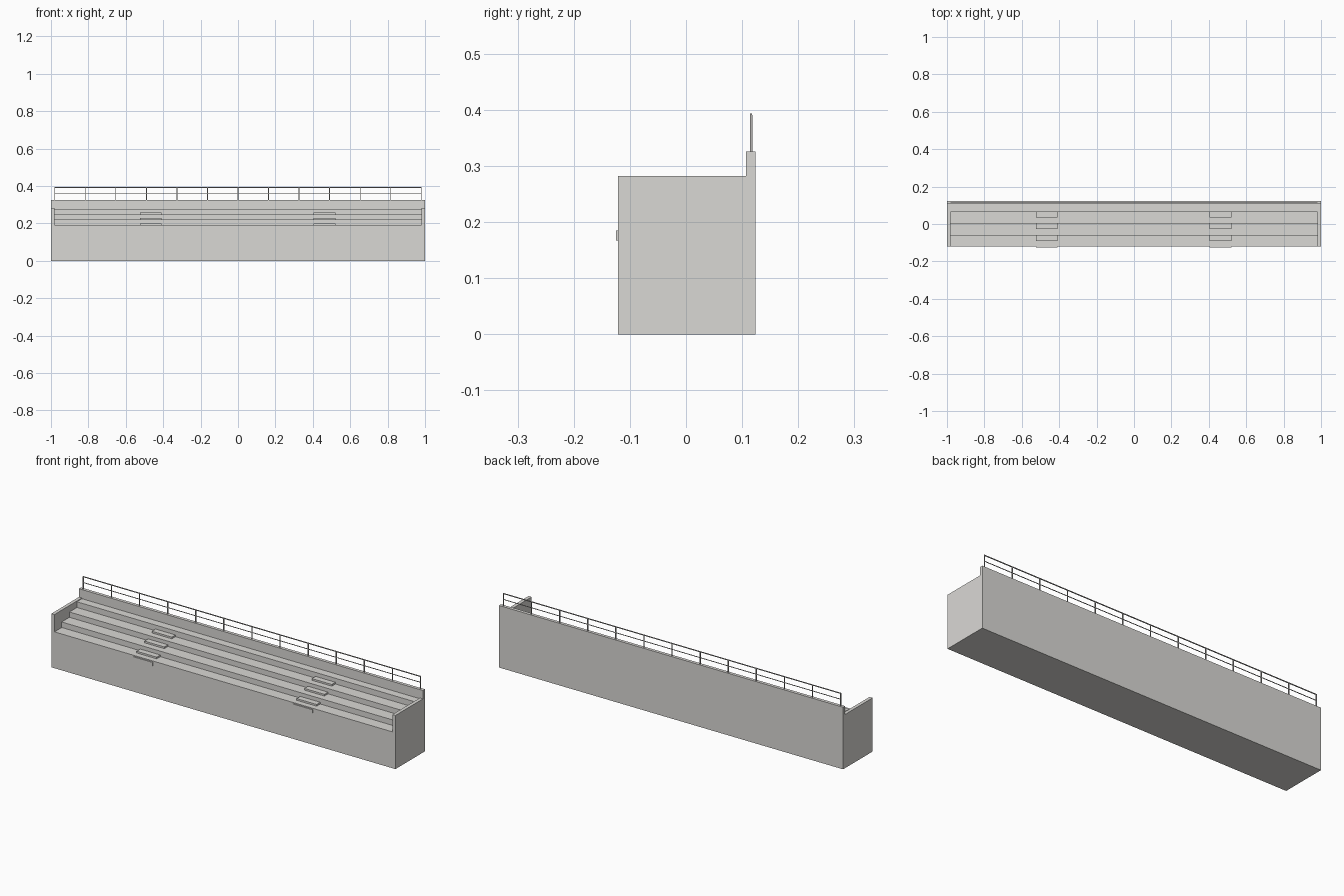
import bpy
import bmesh
from mathutils import Vector

cube = bpy.data.objects.get("Cube")
if cube:
    bpy.data.objects.remove(cube, do_unlink=True)


def make_material(name, rgb):
    m = bpy.data.materials.new(name)
    m.use_nodes = True
    m.diffuse_color = (*rgb, 1)
    m.node_tree.nodes["Principled BSDF"].inputs["Base Color"].default_value = (*rgb, 1)
    return m


concrete = make_material("concrete grey", (0.70, 0.69, 0.665))
metal = make_material("rail metal", (0.46, 0.45, 0.44))


def finish(name, bm, mat):
    bmesh.ops.recalc_face_normals(bm, faces=bm.faces)
    me = bpy.data.meshes.new(name)
    bm.to_mesh(me)
    bm.free()
    me.materials.append(mat)
    ob = bpy.data.objects.new(name, me)
    bpy.context.collection.objects.link(ob)
    return ob


def extrude_profile(name, points, x0, x1, mat):
    """Extrude a (y, z) outline along x."""
    bm = bmesh.new()
    face = bm.faces.new([bm.verts.new((x0, y, z)) for y, z in points])
    new = bmesh.ops.extrude_face_region(bm, geom=[face])["geom"]
    bmesh.ops.translate(bm, vec=Vector((x1 - x0, 0, 0)),
                        verts=[v for v in new if isinstance(v, bmesh.types.BMVert)])
    return finish(name, bm, mat)


def box(name, x0, x1, y0, y1, z0, z1, mat):
    return extrude_profile(name, [(y0, z0), (y1, z0), (y1, z1), (y0, z1)], x0, x1, mat)


FRONT, BACK, WALL = -0.121, 0.124, 0.107
INNER = 0.982
WALL_TOP = 0.326
END_TOP = 0.282
tread_fronts = [FRONT, -0.061, 0.003, 0.065]
tread_heights = [0.191, 0.22, 0.248, 0.278]

# Terraced seating with the raised back wall
outline = [(BACK, 0), (FRONT, 0)]
for i, (y, z) in enumerate(zip(tread_fronts, tread_heights)):
    y_end = tread_fronts[i + 1] if i < 3 else WALL
    outline += [(y, z), (y_end, z)]
outline += [(WALL, WALL_TOP), (BACK, WALL_TOP)]
extrude_profile("terrace", outline, -INNER, INNER, concrete)

# End walls, joined to the back wall
end = [(BACK, 0), (FRONT, 0), (FRONT, END_TOP), (WALL, END_TOP), (WALL, WALL_TOP), (BACK, WALL_TOP)]
extrude_profile("right_end_wall", end, -1, -INNER, concrete)
extrude_profile("left_end_wall", end, INNER, 1, concrete)

# Two aisles of half-height steps
for side, x in (("right", -0.467), ("left", 0.463)):
    x0, x1 = x - 0.058, x + 0.058
    box(side + "_aisle_step_1", x0, x1, -0.125, FRONT, 0.167, 0.185, concrete)
    for i in range(3):
        y, z = tread_fronts[i + 1], tread_heights[i]
        box(f"{side}_aisle_step_{i + 2}", x0, x1, y - 0.03, y, z, z + 0.009, concrete)

# Railing on the back wall
RAIL_Y, HALF = 0.116, 0.0023
for i in range(13):
    x = -0.98 + i * 1.96 / 12
    box(f"rail_post_{i + 1}", x - HALF, x + HALF, RAIL_Y - HALF, RAIL_Y + HALF,
        WALL_TOP, 0.391, metal)
for name, z, r in (("top_rail", 0.391, 0.002), ("middle_rail", 0.36, 0.0014)):
    box(name, -0.982, 0.982, RAIL_Y - r, RAIL_Y + r, z - r, z + r, metal)
